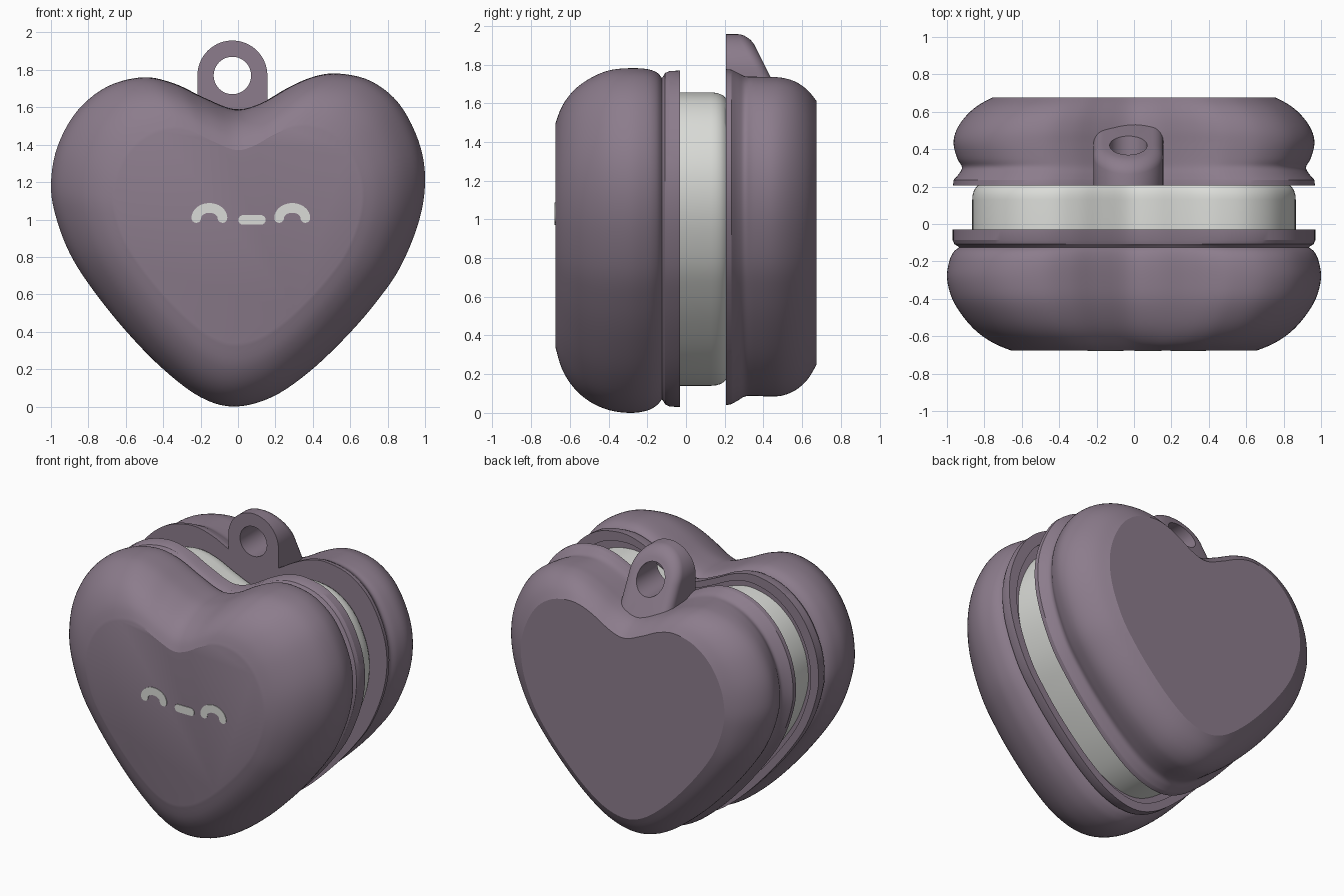
import bpy, bmesh, math
from mathutils import Vector

if "Cube" in bpy.data.objects:
    bpy.data.objects.remove(bpy.data.objects["Cube"])


def material(name, rgb):
    m = bpy.data.materials.new(name)
    m.diffuse_color = (*rgb, 1)
    m.use_nodes = True
    m.node_tree.nodes["Principled BSDF"].inputs["Base Color"].default_value = m.diffuse_color
    return m


MAUVE = material("mauve", (0.262, 0.202, 0.262))
PALE = material("pale grey", (0.70, 0.71, 0.68))


def spline(pts, steps, closed=False):
    """Catmull-Rom curve through points of any dimension."""
    n, out = len(pts), []
    pick = (lambda i: pts[i % n]) if closed else (lambda i: pts[max(0, min(n - 1, i))])
    for i in range(n if closed else n - 1):
        for s in range(steps):
            t = s / steps
            out.append(tuple(
                0.5 * (2 * b + (c - a) * t + (2 * a - 5 * b + 4 * c - d) * t * t
                       + (3 * b - a - 3 * c + d) * t ** 3)
                for a, b, c, d in zip(pick(i - 1), pick(i), pick(i + 1), pick(i + 2))))
    return out if closed else out + [tuple(pts[-1])]


def skin(name, rings, mat, cap=True, angle=24):
    """Bridge successive rings of points; close the ends or join them."""
    bm = bmesh.new()
    vs = [[bm.verts.new(p) for p in r] for r in rings]
    n = len(vs[0])
    pairs = list(zip(vs, vs[1:])) + ([] if cap else [(vs[-1], vs[0])])
    for a, b in pairs:
        for i in range(n):
            j = (i + 1) % n
            bm.faces.new((a[i], a[j], b[j], b[i]))
    if cap:
        bm.faces.new(vs[0])
        bm.faces.new(vs[-1][::-1])
    bmesh.ops.recalc_face_normals(bm, faces=bm.faces)
    me = bpy.data.meshes.new(name)
    bm.to_mesh(me)
    bm.free()
    me.materials.append(mat)
    ob = bpy.data.objects.new(name, me)
    bpy.context.collection.objects.link(ob)
    bpy.ops.object.select_all(action='DESELECT')
    ob.select_set(True)
    bpy.context.view_layer.objects.active = ob
    bpy.ops.object.shade_smooth_by_angle(angle=math.radians(angle))
    return ob


# Slightly uneven heart outline (x, z)
HEART = spline([
    (-.02, 1.59), (.12, 1.62), (.28, 1.71), (.41, 1.765), (.54, 1.78), (.71, 1.74),
    (.86, 1.62), (.965, 1.42), (1, 1.22), (.97, 1.0), (.87, .75), (.74, .56),
    (.58, .375), (.38, .185), (.18, .05), (-.02, .0), (-.2, .05), (-.4, .2),
    (-.6, .405), (-.78, .63), (-.9, .82), (-.975, 1.02), (-1, 1.19), (-.965, 1.39),
    (-.86, 1.58), (-.7, 1.71), (-.51, 1.76), (-.35, 1.73), (-.19, 1.655)], 5, True)


def heart_loft(name, stations, mat):
    """Each station: y, width scale, lowest z, highest z."""
    return skin(name, [[(x * s, y, lo + (hi - lo) * z / 1.78) for x, z in HEART]
                       for y, s, lo, hi in stations], mat)


# Front shell: domed body, groove, lip and shallow recess
front = spline([
    (-.675, .66, .34, 1.495), (-.64, .745, .225, 1.585), (-.58, .835, .13, 1.665),
    (-.50, .91, .06, 1.725), (-.40, .972, .015, 1.768), (-.29, 1, 0, 1.78),
    (-.20, .988, .012, 1.775), (-.15, .965, .04, 1.757), (-.125, .935, .07, 1.73)], 4)
front += [(-.12, .94, .065, 1.735), (-.108, .96, .045, 1.755), (-.085, .97, .033, 1.765),
          (-.03, .97, .03, 1.768), (-.03, .91, .09, 1.71), (-.07, .91, .09, 1.71)]
heart_loft("front_shell", front, MAUVE)

# Pale inner case between the shells
heart_loft("inner_case", [(-.09, .865, .14, 1.655), (.13, .865, .14, 1.655)] + [
    (.13 + .08 * math.sin(a), .82 + .045 * math.cos(a),
     .185 - .045 * math.cos(a), 1.61 + .045 * math.cos(a))
    for a in (math.radians(d) for d in (18, 36, 54, 72, 90))], PALE)

# Back shell: flange flowing through a waist into a rounded body
back = [(.207, .967, .04, 1.775)] + spline([
    (.235, .965, .045, 1.772), (.27, .935, .065, 1.755), (.305, .92, .085, 1.738),
    (.35, .945, .088, 1.736), (.43, .965, .085, 1.735), (.50, .95, .09, 1.73),
    (.57, .905, .12, 1.708), (.63, .84, .175, 1.665), (.675, .76, .25, 1.61)], 4)
heart_loft("back_shell", back, MAUVE)

# Hanging loop: arched tab with a sloped, rounded back and a round hole
CX, CZ, BASE, N = -.03, 1.77, 1.48, 72


def arch(r):
    pts = []
    for i in range(N):
        a = 2 * math.pi * i / N
        c, s = math.cos(a), math.sin(a)
        k = r
        if s < 0:  # straight legs down to the base
            k = min(r / max(abs(c), 1e-6), (CZ - BASE) / -s)
        pts.append((CX + k * c, CZ + k * s))
    return pts


def slope(z):
    return .435 + (1.74 - z) * .5


R = .187
hole = [(CX + .1 * math.cos(2 * math.pi * i / N), CZ + .1 * math.sin(2 * math.pi * i / N))
        for i in range(N)]
loop_rings = [[(x, .207, z) for x, z in hole], [(x, .207, z) for x, z in arch(R)]]
for d in range(0, 91, 15):  # rounded rear edge
    a = math.radians(d)
    loop_rings.append([(x, slope(z) - .06 * (1 - math.sin(a)), z)
                       for x, z in arch(R - .06 * (1 - math.cos(a)))])
loop_rings.append([(x, slope(z), z) for x, z in hole])
skin("hanging_loop", loop_rings, MAUVE, cap=False)


# Painted face: thin rounded strokes
def stroke(name, path, half=.026):
    p = [Vector(q) for q in path]
    left, right = [], []
    for i, q in enumerate(p):
        t = (p[min(i + 1, len(p) - 1)] - p[max(i - 1, 0)]).normalized()
        nrm = Vector((-t.y, t.x)) * half
        left.append(q + nrm)
        right.append(q - nrm)

    def end(centre, start):
        r = start - centre
        out = []
        for k in range(1, 8):
            a = -math.pi * k / 8
            out.append(centre + Vector((r.x * math.cos(a) - r.y * math.sin(a),
                                        r.x * math.sin(a) + r.y * math.cos(a))))
        return out

    outline = left + end(p[-1], left[-1]) + right[::-1] + end(p[0], right[0])
    skin(name, [[(q.x, y, q.y) for q in outline] for y in (-.679, -.672)], PALE)


for side, cx in (("left", -.153), ("right", .29)):
    stroke(side + "_eye", [(cx - .07 * math.cos(math.pi * i / 16),
                            1.008 + .054 * math.sin(math.pi * i / 16)) for i in range(17)])
stroke("mouth", [(.028, .998), (.122, .998)])
